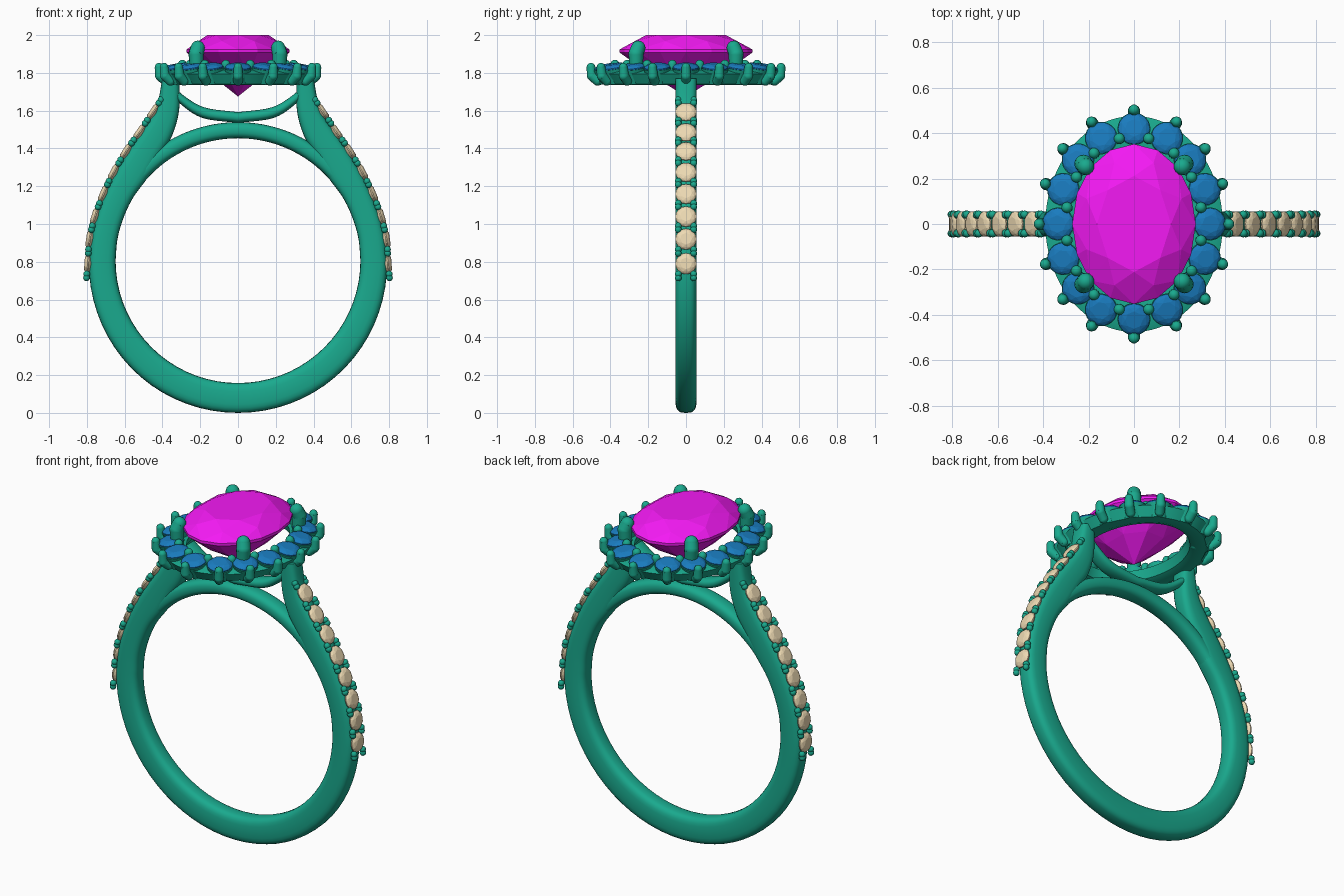
import bpy, bmesh
from math import sin, cos, pi, radians, copysign
from mathutils import Vector, Matrix

if "Cube" in bpy.data.objects:
    bpy.data.objects.remove(bpy.data.objects["Cube"])


def material(name, rgb):
    m = bpy.data.materials.new(name)
    m.diffuse_color = (*rgb, 1)
    m.use_nodes = True
    m.node_tree.nodes["Principled BSDF"].inputs["Base Color"].default_value = m.diffuse_color
    return m


METAL = material("teal_metal", (0.01, 0.40, 0.27))
PINK = material("magenta_gem", (0.90, 0.01, 0.90))
BLUE = material("blue_gem", (0.01, 0.20, 0.52))
CREAM = material("cream_gem", (0.85, 0.70, 0.45))


def finish(bm, name, mat, smooth=True):
    bmesh.ops.recalc_face_normals(bm, faces=bm.faces)
    me = bpy.data.meshes.new(name)
    bm.to_mesh(me)
    bm.free()
    ob = bpy.data.objects.new(name, me)
    bpy.context.collection.objects.link(ob)
    me.materials.append(mat)
    if smooth:
        bpy.ops.object.select_all(action='DESELECT')
        ob.select_set(True)
        bpy.context.view_layer.objects.active = ob
        bpy.ops.object.shade_smooth_by_angle(angle=radians(40))
    return ob


def spline(pts, steps=5):
    """Smooth curve through the given points."""
    p = [Vector(q) for q in pts]
    p = [2 * p[0] - p[1]] + p + [2 * p[-1] - p[-2]]
    out = []
    for i in range(1, len(p) - 2):
        a, b, c, d = p[i - 1:i + 3]
        for k in range(steps):
            t = k / steps
            out.append(0.5 * (2 * b + (c - a) * t + (2 * a - 5 * b + 4 * c - d) * t * t
                              + (3 * b - a - 3 * c + d) * t ** 3))
    return out + [p[-2]]


def band(name, outer, inner, half, power):
    """Band in the XZ plane lofted between an outer and an inner line."""
    bm = bmesh.new()
    rings, n = [], 24
    for o, i in zip(outer, inner):
        ring = []
        for k in range(n):
            a = 2 * pi * k / n
            u, v = [copysign(abs(f) ** (2 / power), f) for f in (cos(a), sin(a))]
            q = (o + i) / 2 + (o - i) / 2 * u
            ring.append(bm.verts.new((q.x, half * v, q.y)))
        rings.append(ring)
    for a, b in zip(rings, rings[1:]):
        for k in range(n):
            bm.faces.new((a[k], a[k - 1], b[k - 1], b[k]))
    bm.faces.new(rings[0])
    bm.faces.new(rings[-1])
    return finish(bm, name, METAL)


def mirror(line):
    return [Vector((-p.x, p.y)) for p in reversed(line)]


def tilt(loc, normal):
    return Matrix.Translation(loc) @ Vector(normal).to_track_quat('Z', 'Y').to_matrix().to_4x4()


def ball(bm, loc, r):
    bmesh.ops.create_uvsphere(bm, u_segments=14, v_segments=8, radius=r,
                              matrix=Matrix.Translation(loc))


def pin(bm, p0, p1, r0, r1):
    """Tapered prong with rounded ends."""
    p0, p1 = Vector(p0), Vector(p1)
    bmesh.ops.create_cone(bm, cap_ends=True, segments=14, radius1=r0, radius2=r1,
                          depth=(p1 - p0).length, matrix=tilt((p0 + p1) / 2, p1 - p0))
    ball(bm, p0, r0)
    ball(bm, p1, r1)


def gem(bm, mat, rx, ry, layers):
    """Faceted stone: convex hull of (scale, z, count, phase) rings."""
    vs = []
    for s, z, n, ph in layers:
        for k in range(n):
            a = 2 * pi * (k + ph) / n
            vs.append(bm.verts.new(mat @ Vector((rx * s * cos(a), ry * s * sin(a), z))))
    bmesh.ops.convex_hull(bm, input=vs)


SMALL = [(0.55, 0.016, 8, 0), (0.83, 0.010, 8, 0.5), (1, 0, 16, 0), (1, -0.006, 16, 0),
         (0.5, -0.03, 8, 0.5), (0, -0.045, 1, 0)]

# Shank: round at the bottom, shoulders rising to the head
C = 0.806
angs = [radians(-90 + 5 * k) for k in range(18)]
outer = [Vector(((0.806 - 0.016 * k / 18) * cos(a), C + 0.806 * sin(a)))
         for k, a in enumerate(angs)]
inner = [Vector((0.648 * cos(a), C + 0.648 * sin(a))) for a in angs]
outer += spline([(0.79, 0.806), (0.777, 0.93), (0.75, 1.04), (0.705, 1.16), (0.65, 1.275),
                 (0.582, 1.386), (0.51, 1.49), (0.435, 1.61), (0.40, 1.77)])
inner += spline([(0.648, 0.806), (0.638, 0.92), (0.607, 1.03), (0.555, 1.14), (0.475, 1.25),
                 (0.408, 1.37), (0.35, 1.465), (0.312, 1.60), (0.31, 1.77)])
band("shank", mirror(outer)[:-1] + outer, mirror(inner)[:-1] + inner, 0.056, 3.2)

# Arch closing the finger hole, and the curved gallery bar above it
arc = [radians(40 + 2.5 * k) for k in range(41)]
band("finger_arch", [Vector((0.733 * cos(a), C + 0.733 * sin(a))) for a in arc],
     [Vector((0.648 * cos(a), C + 0.648 * sin(a))) for a in arc], 0.052, 2.5)
top = spline([(0.36, 1.755), (0.30, 1.69), (0.18, 1.618), (0, 1.592)])
low = spline([(0.385, 1.72), (0.31, 1.64), (0.19, 1.562), (0, 1.535)])
band("gallery_bar", top + mirror(top)[1:], low + mirror(low)[1:], 0.045, 2.3)

# Graduated stones and beads along the shoulders
stones = [(0.797, 0.79), (0.788, 0.92), (0.76, 1.04), (0.715, 1.16), (0.66, 1.275),
          (0.594, 1.386), (0.523, 1.487), (0.45, 1.595)]
path = [Vector(p) for p in stones]
ext = [2 * path[0] - path[1]] + path + [2 * path[-1] - path[-2]]
gems, beads = bmesh.new(), bmesh.new()
for s in (-1, 1):
    for k, p in enumerate(path):
        d = ext[k + 2] - ext[k]
        gem(gems, tilt((s * p.x, 0, p.y), (s * d.y, 0, -d.x)), 0.056, 0.056, SMALL)
    for a, b in zip(ext, ext[1:]):
        m, d = (a + b) / 2, (b - a).normalized()
        for y in (-0.041, 0.041):
            for off in (-0.010, 0.010):
                q = m + d * off
                ball(beads, (s * q.x, y, q.y), 0.018)
finish(gems, "shoulder_stones", CREAM, False)
finish(beads, "shoulder_beads", METAL)

# Halo: oval rim, a cup, stone and outer claw per position, beads on the inside
A, B = 0.335, 0.42


def oval(t, off=0.0):
    n = Vector((sin(t) / A, cos(t) / B, 0)).normalized()
    return Vector((A * sin(t), B * cos(t), 0)) + n * off, n


rim = bmesh.new()
section = [(-0.085, 1.805), (-0.068, 1.75), (-0.03, 1.735), (0.02, 1.74),
           (0.055, 1.795), (0.0, 1.815)]
rings = []
for k in range(96):
    t = 2 * pi * k / 96
    rings.append([rim.verts.new(oval(t, o)[0] + Vector((0, 0, z))) for o, z in section])
for k in range(96):
    for j in range(6):
        rim.faces.new((rings[k - 1][j - 1], rings[k - 1][j], rings[k][j], rings[k][j - 1]))
finish(rim, "halo_rim", METAL)

quarter = [0, 25.6, 47.6, 68.7]
turns = (quarter + [90] + [180 - q for q in quarter[:0:-1]])
turns = [radians(q) for q in turns + [q + 180 for q in turns]]
cups, gems = bmesh.new(), bmesh.new()
for k, t in enumerate(turns):
    c, n = oval(t)
    up = Vector((0, 0, 1))
    axis = up + n * 0.2
    seat = c + up * 1.832
    gem(gems, tilt(seat, axis), 0.07, 0.07, SMALL)
    bmesh.ops.create_cone(cups, cap_ends=True, segments=24, radius1=0.052, radius2=0.073,
                          depth=0.08, matrix=tilt(seat - axis * 0.046, axis))
    pin(cups, c + n * 0.048 + up * 1.758, c + n * 0.078 + up * 1.785, 0.026, 0.027)
    pin(cups, c + n * 0.078 + up * 1.785, c + n * 0.083 + up * 1.83, 0.027, 0.023)
    nxt = turns[(k + 1) % 16] + (2 * pi if k == 15 else 0)
    m = oval((t + nxt) / 2, -0.035)[0]
    pin(cups, m + up * 1.78, m + up * 1.845, 0.025, 0.024)
finish(cups, "halo_cups_and_claws", METAL)
finish(gems, "halo_stones", BLUE, False)

# Centre stone and its four claws
bm = bmesh.new()
gem(bm, Matrix(), 0.272, 0.352,
    [(0.6, 2.0, 8, 0), (0.83, 1.968, 8, 0.5), (1, 1.924, 16, 0), (1, 1.908, 16, 0),
     (0.55, 1.785, 8, 0.5), (0, 1.675, 1, 0)])
finish(bm, "centre_stone", PINK, False)
bm = bmesh.new()
for sx in (-1, 1):
    for sy in (-1, 1):
        pin(bm, (sx * 0.215, sy * 0.262, 1.77), (sx * 0.222, sy * 0.265, 1.90), 0.034, 0.04)
        pin(bm, (sx * 0.222, sy * 0.265, 1.90), (sx * 0.213, sy * 0.253, 1.933), 0.04, 0.038)
finish(bm, "centre_claws", METAL)
